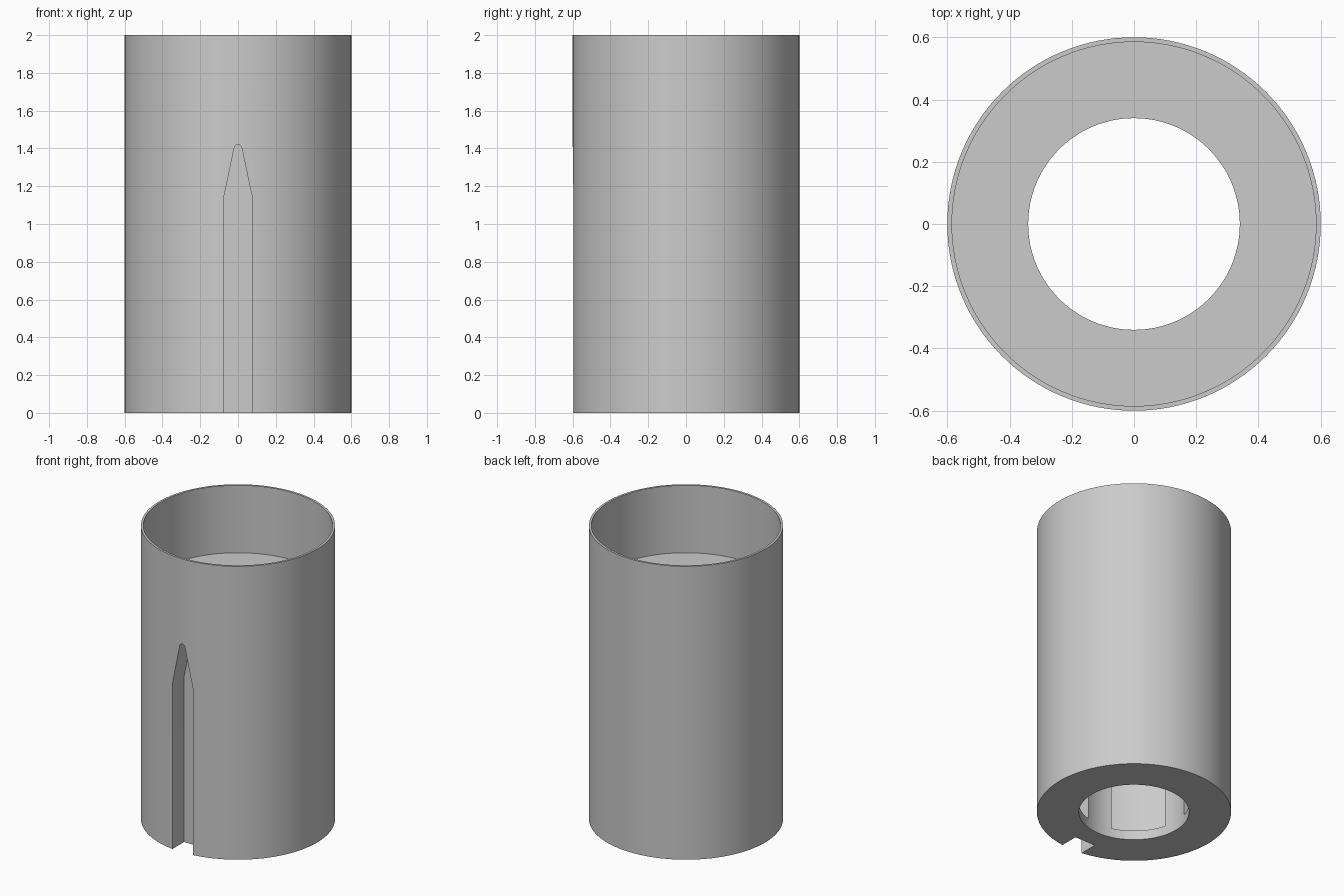
import bpy, bmesh
from math import sin, cos, pi, asin, atan2
from mathutils import Matrix, Vector

cube = bpy.data.objects.get("Cube")
if cube:
    bpy.data.objects.remove(cube, do_unlink=True)

# Main sizes
HEIGHT, OUTER, INNER, BORE = 2.0, 0.6, 0.585, 0.34
CUP_FLOOR = 1.54
SLOT_HALF, SLOT_FLOOR, SLOT_SHOULDER, SLOT_TIP, TIP_R = 0.0775, 0.47, 1.13, 1.42, 0.02
WALL = OUTER - INNER
SIDES = 128

grey = bpy.data.materials.new("plain grey")
grey.use_nodes = True
grey.diffuse_color = (0.6, 0.6, 0.6, 1)
grey.node_tree.nodes["Principled BSDF"].inputs["Base Color"].default_value = (0.6, 0.6, 0.6, 1)


def arc(radius, start, end, steps, cx=0, cy=0):
    return [(cx + radius * cos(start + (end - start) * i / steps),
             cy + radius * sin(start + (end - start) * i / steps)) for i in range(steps + 1)]


def prism(name, outline, low, high, matrix=Matrix()):
    """Extrude a flat outline from low to high, then place it with the matrix."""
    bm = bmesh.new()
    face = bm.faces.new([bm.verts.new((x, y, low)) for x, y in outline])
    out = bmesh.ops.extrude_face_region(bm, geom=[face])
    top = [v for v in out["geom"] if isinstance(v, bmesh.types.BMVert)]
    bmesh.ops.translate(bm, verts=top, vec=Vector((0, 0, high - low)))
    bm.transform(matrix)
    bmesh.ops.recalc_face_normals(bm, faces=bm.faces)
    mesh = bpy.data.meshes.new(name)
    bm.to_mesh(mesh)
    bm.free()
    mesh.materials.append(grey)
    obj = bpy.data.objects.new(name, mesh)
    bpy.context.collection.objects.link(obj)
    return obj


def circle(radius):
    return arc(radius, 0, 2 * pi, SIDES)[:-1]


# Outer sleeve
sleeve = prism("slotted_sleeve", circle(OUTER), 0, HEIGHT)

# Open cup at the top and bore through the floor
cutters = [prism("cup_cutter", circle(INNER), CUP_FLOOR, HEIGHT + 0.1),
           prism("bore_cutter", circle(BORE), -0.1, CUP_FLOOR + 0.1)]

# Pointed slot outline with a rounded tip
tip_z = SLOT_TIP - TIP_R
lean = atan2(SLOT_HALF - TIP_R, tip_z - SLOT_SHOULDER)
slot = [(-SLOT_HALF, -0.1), (SLOT_HALF, -0.1), (SLOT_HALF, SLOT_SHOULDER)]
slot += arc(TIP_R, lean, pi - lean, 10, 0, tip_z)
slot.append((-SLOT_HALF, SLOT_SHOULDER))

# Hollow quarter pocket, leaving a rib behind each slot
rib = SLOT_HALF + WALL
edge = asin(rib / INNER)
pocket = [(rib, rib)] + arc(INNER, edge, pi / 2 - edge, 24)

for i in range(4):
    turn = Matrix.Rotation(i * pi / 2, 4, "Z")
    cutters.append(prism("slot_cutter", slot, SLOT_FLOOR, OUTER + 0.1,
                         turn @ Matrix.Rotation(pi / 2, 4, "X")))
    cutters.append(prism("pocket_cutter", pocket, 0.064, CUP_FLOOR - 0.06, turn))

# Cut everything, keep the result, drop the cutters
for cutter in cutters:
    cutter.hide_render = True
    mod = sleeve.modifiers.new(cutter.name, "BOOLEAN")
    mod.operation = "DIFFERENCE"
    mod.solver = "EXACT"
    mod.object = cutter
bpy.context.view_layer.update()
result = bpy.data.meshes.new_from_object(
    sleeve.evaluated_get(bpy.context.evaluated_depsgraph_get()))
sleeve.modifiers.clear()
sleeve.data = result
for cutter in cutters:
    bpy.data.objects.remove(cutter, do_unlink=True)

# Smooth round walls with sharp rims
bpy.ops.object.select_all(action="DESELECT")
sleeve.select_set(True)
bpy.context.view_layer.objects.active = sleeve
bpy.ops.object.shade_smooth_by_angle(angle=pi / 9)
